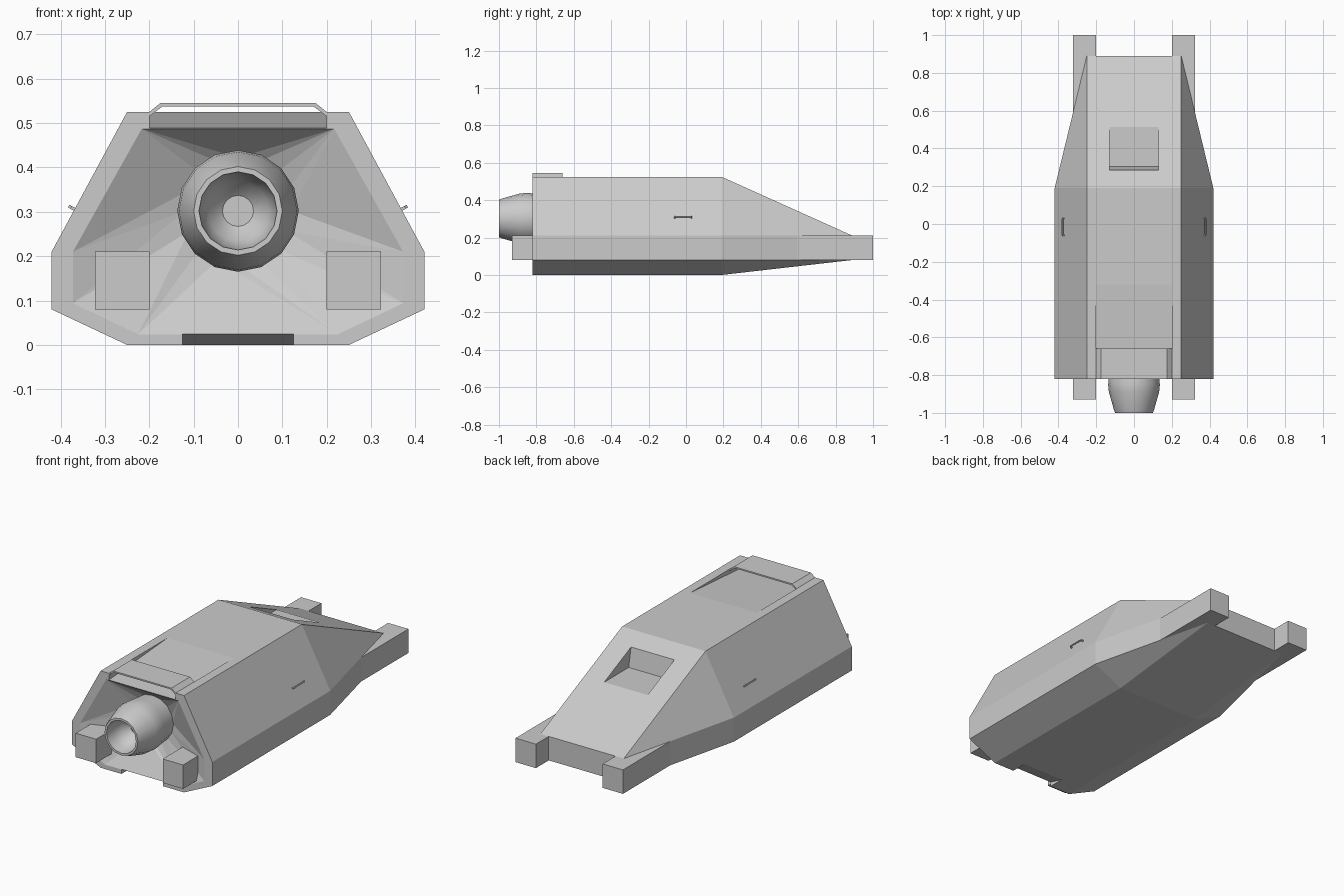
import bpy, bmesh, math
from mathutils import Vector

if "Cube" in bpy.data.objects:
    bpy.data.objects.remove(bpy.data.objects["Cube"])

grey = bpy.data.materials.new("plain_grey")
grey.diffuse_color = (0.6, 0.6, 0.6, 1)
grey.use_nodes = True
grey.node_tree.nodes["Principled BSDF"].inputs["Base Color"].default_value = grey.diffuse_color


def finish(name, bm):
    bmesh.ops.recalc_face_normals(bm, faces=bm.faces)
    mesh = bpy.data.meshes.new(name)
    bm.to_mesh(mesh)
    bm.free()
    obj = bpy.data.objects.new(name, mesh)
    obj.data.materials.append(grey)
    bpy.context.collection.objects.link(obj)
    return obj


def prism(name, points, depth):
    """Extrude a flat outline along a vector."""
    bm = bmesh.new()
    face = bm.faces.new([bm.verts.new(p) for p in points])
    ext = bmesh.ops.extrude_face_region(bm, geom=[face])
    moved = [v for v in ext["geom"] if isinstance(v, bmesh.types.BMVert)]
    bmesh.ops.translate(bm, verts=moved, vec=depth)
    return finish(name, bm)


def cut(target, half_width, profile):
    """Cut a side profile of (y, z) points, centred on x = 0, out of a part."""
    cutter = prism("cutter", [(-half_width, y, z) for y, z in profile],
                   (2 * half_width, 0, 0))
    cutter.hide_render = True
    mod = target.modifiers.new("cut", 'BOOLEAN')
    mod.operation = 'DIFFERENCE'
    mod.solver = 'EXACT'
    mod.object = cutter
    bpy.context.view_layer.objects.active = target
    bpy.ops.object.modifier_apply(modifier=mod.name)
    bpy.data.objects.remove(cutter)


def mirrored(right):
    """Right-hand half outline, top to bottom, closed with its mirror."""
    return right + [(-x, z) for x, z in reversed(right)]


# Hull: constant section, tapered nose, rim and funnel-shaped engine bay
FRONT, MID, NOSE, BAY = -0.82, 0.19, 0.89, -0.73
CZ, SIDES = 0.302, 16
outer = mirrored([(0.25, 0.525), (0.42, 0.21), (0.42, 0.08), (0.25, 0)])
nose = mirrored([(0.25, 0.21), (0.25, 0.21), (0.25, 0.08), (0.25, 0.08)])
inner = mirrored([(0.217, 0.487), (0.372, 0.21), (0.372, 0.094), (0.225, 0.024)])

bm = bmesh.new()


def loop(section, y):
    return [bm.verts.new((x, y, z)) for x, z in section]


def skin(a, b):
    n = len(a)
    for i in range(n):
        bm.faces.new((a[i], a[(i + 1) % n], b[(i + 1) % n], b[i]))


rim_in, rim, shoulder, tip = (loop(inner, FRONT), loop(outer, FRONT),
                              loop(outer, MID), loop(nose, NOSE))
skin(rim_in, rim)
skin(rim, shoulder)
skin(shoulder, tip)
bm.faces.new(tip)
angles = [2 * math.pi * i / SIDES for i in range(SIDES)]
ring = loop([(0.12 * math.sin(a), CZ + 0.12 * math.cos(a)) for a in angles], BAY)
bm.faces.new(ring)


def nearest_corner(a):
    d = Vector((math.sin(a), math.cos(a)))
    return max(range(8), key=lambda k: d.dot(
        Vector((inner[k][0], inner[k][1] - CZ)).normalized()) - 1e-5 * k)


owner = [nearest_corner(a) for a in angles]
for i in range(SIDES):
    j = (i + 1) % SIDES
    bm.faces.new((ring[i], ring[j], rim_in[owner[i]]))
    k = owner[i]
    while k != owner[j]:
        n = (k + 1) % 8
        bm.faces.new((rim_in[k], rim_in[n], ring[j]))
        k = n
bmesh.ops.remove_doubles(bm, verts=bm.verts, dist=1e-5)
hull = finish("hull", bm)

# Roof air ramp, cockpit step and notch under the engine bay
cut(hull, 0.2, [(-0.9, 0.489), (-0.82, 0.489), (-0.32, 0.525), (-0.32, 0.6), (-0.9, 0.6)])
cut(hull, 0.13, [(0.56, 0.379), (0.305, 0.379), (0.27, 0.56), (0.56, 0.56)])
cut(hull, 0.125, [(-0.9, 0.025), (-0.82, 0.025), (-0.73, 0), (-0.73, -0.05), (-0.9, -0.05)])

# Hood arched over the air ramp
hood = mirrored([(0.175, 0.545), (0.2, 0.525), (0.2, 0.515), (0.171, 0.537)])
prism("intake_hood", [(x, FRONT, z) for x, z in hood], (0, 0.16, 0))

for side, s in (("right", 1), ("left", -1)):
    # Skid rails
    rail = [(0.2, 0.08), (0.322, 0.08), (0.322, 0.21), (0.2, 0.21)]
    prism(side + "_rail", [(s * x, -0.93, z) for x, z in rail], (0, 1.93, 0))
    # Staple-shaped grab handles on the sloping sides
    out = Vector((s * 0.88, 0, 0.475))
    up = Vector((s * -0.475, 0, 0.88))
    base = Vector((s * 0.369, -0.015, 0.302))
    staple = [(-0.004, -0.048), (0.010, -0.048), (0.016, -0.042), (0.016, 0.042),
              (0.010, 0.048), (-0.004, 0.048), (-0.004, 0.041), (0.010, 0.041),
              (0.010, -0.041), (-0.004, -0.041)]
    prism(side + "_handle", [base + out * o + Vector((0, y, 0)) for o, y in staple],
          up * 0.007)

# Engine nozzle: lathed outside and dished inside
profile = [(-0.72, 0.125), (-0.82, 0.134), (-0.85, 0.137), (-0.89, 0.133),
           (-0.985, 0.106), (-1.0, 0.1), (-1.0, 0.088), (-0.95, 0.084),
           (-0.9, 0.068), (-0.87, 0.035)]
bm = bmesh.new()
rings = [loop([(r * math.sin(a), CZ + r * math.cos(a)) for a in angles], y)
         for y, r in profile]
for a, b in zip(rings, rings[1:]):
    skin(a, b)
bm.faces.new(rings[0])
bm.faces.new(rings[-1])
nozzle = finish("engine_nozzle", bm)
bpy.ops.object.select_all(action='DESELECT')
nozzle.select_set(True)
bpy.context.view_layer.objects.active = nozzle
bpy.ops.object.shade_smooth_by_angle(angle=math.radians(40))
